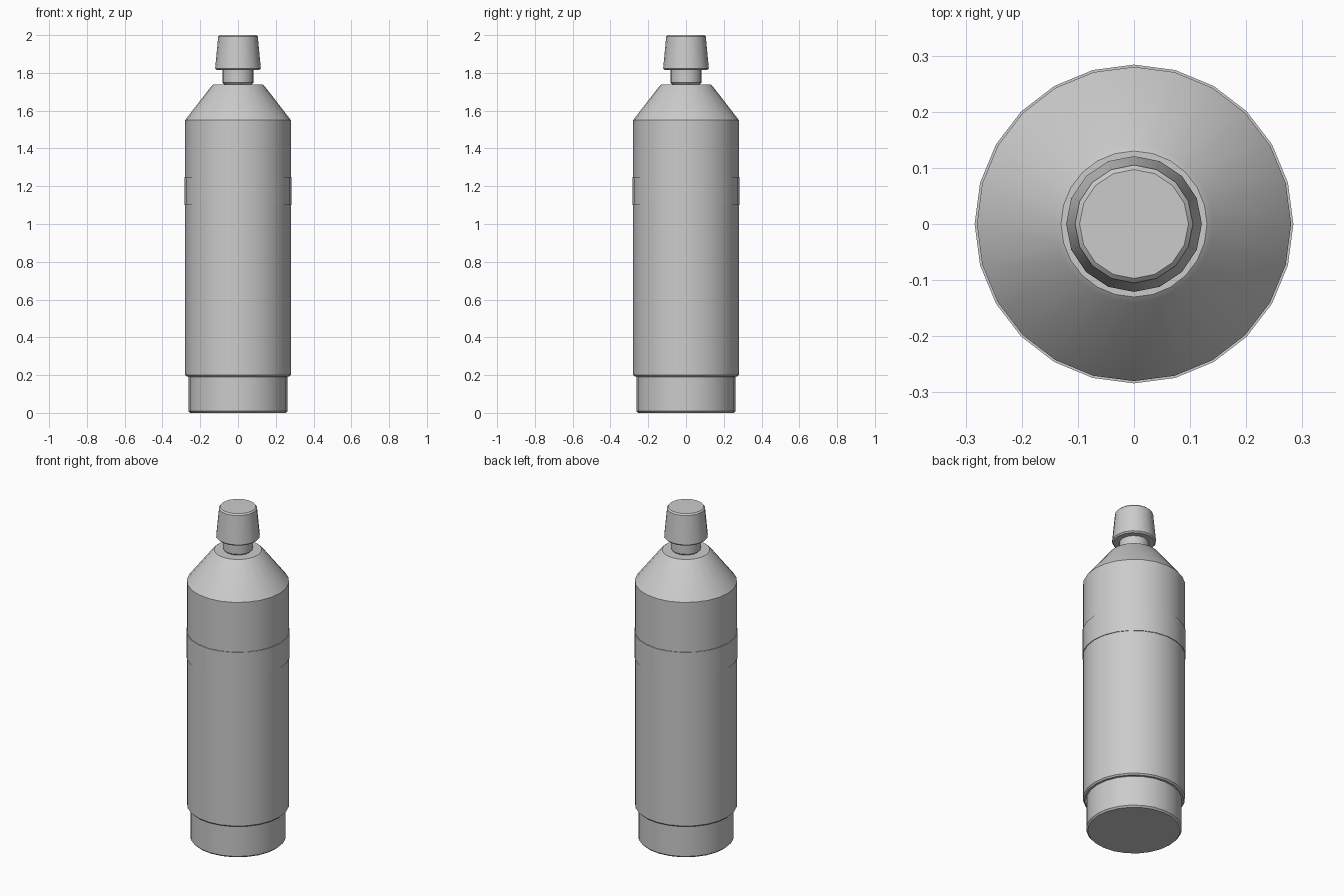
import bpy, math

if "Cube" in bpy.data.objects:
    bpy.data.objects.remove(bpy.data.objects["Cube"])


def lathe(name, profile, sides):
    """Closed solid of revolution from (radius, z) points, bottom to top."""
    verts, faces = [], []
    for r, z in profile:
        for i in range(sides):
            a = 2 * math.pi * i / sides
            verts.append((r * math.cos(a), r * math.sin(a), z))
    for k in range(len(profile) - 1):
        for i in range(sides):
            j = (i + 1) % sides
            b, t = k * sides, (k + 1) * sides
            faces.append((b + i, b + j, t + j, t + i))
    faces.append(tuple(reversed(range(sides))))
    top = (len(profile) - 1) * sides
    faces.append(tuple(range(top, top + sides)))
    mesh = bpy.data.meshes.new(name)
    mesh.from_pydata(verts, [], faces)
    mesh.update()
    obj = bpy.data.objects.new(name, mesh)
    bpy.context.collection.objects.link(obj)
    bpy.ops.object.select_all(action='DESELECT')
    obj.select_set(True)
    bpy.context.view_layer.objects.active = obj
    bpy.ops.object.shade_smooth_by_angle(angle=math.radians(30))
    return obj


def chamfered(r1, r2, z1, z2, c):
    """Profile of a cylinder or taper with chamfered rims."""
    return [(r1 - c, z1), (r1, z1 + c), (r2, z2 - c), (r2 - c, z2)]


# recessed foot
lathe("base", chamfered(0.262, 0.262, 0.0, 0.2, 0.009), 24)
# main cylinder
lathe("body", [(0.272, 0.193), (0.28, 0.201), (0.28, 1.55)], 24)
# sloping shoulder with softened top rim
lathe("shoulder", [(0.28, 1.55), (0.14, 1.731), (0.13, 1.739)], 24)
# thin raised band
lathe("band", [(0.284, 1.10), (0.284, 1.25)], 24)
# neck
lathe("neck", chamfered(0.082, 0.082, 1.739, 1.823, 0.009), 16)
# tapered cap
lathe("cap", chamfered(0.121, 0.105, 1.815, 2.0, 0.008), 16)
